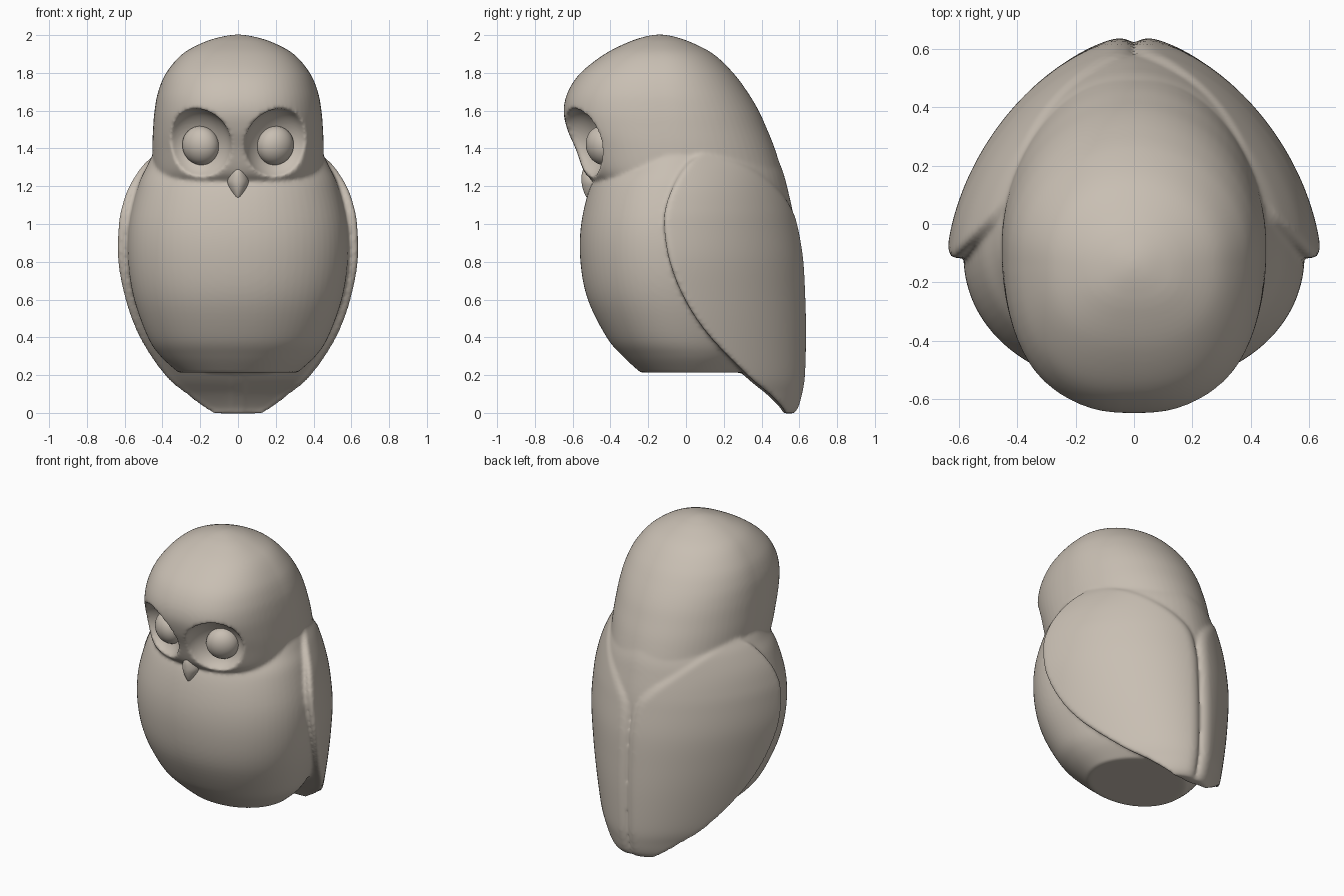
import bpy, bmesh, math
from mathutils import Vector

if "Cube" in bpy.data.objects:
    bpy.data.objects.remove(bpy.data.objects["Cube"])

clay = bpy.data.materials.new("warm_grey_clay")
clay.diffuse_color = (0.58, 0.52, 0.45, 1)
clay.use_nodes = True
clay.node_tree.nodes["Principled BSDF"].inputs["Base Color"].default_value = clay.diffuse_color


def smooth_rows(rows, sub=6):
    """Catmull-Rom curve through the rows of a section table."""
    vs = [Vector(r) for r in rows]
    out = []
    for i in range(len(vs) - 1):
        a, b, c, d = vs[max(i - 1, 0)], vs[i], vs[i + 1], vs[min(i + 2, len(vs) - 1)]
        for k in range(sub):
            t = k / sub
            out.append(0.5 * (2 * b + (c - a) * t + (2 * a - 5 * b + 4 * c - d) * t ** 2
                              + (3 * b - a - 3 * c + d) * t ** 3))
    return out + [vs[-1]]


def skin(name, rings):
    """Closed loft through rings of equal length, capped at both ends."""
    bm = bmesh.new()
    loops = [[bm.verts.new(p) for p in ring] for ring in rings]
    n = len(loops[0])
    for a, b in zip(loops, loops[1:]):
        for i in range(n):
            j = (i + 1) % n
            bm.faces.new((a[i], a[j], b[j], b[i]))
    bm.faces.new(loops[0])
    bm.faces.new(loops[-1])
    bmesh.ops.recalc_face_normals(bm, faces=bm.faces)
    me = bpy.data.meshes.new(name)
    bm.to_mesh(me)
    bm.free()
    ob = bpy.data.objects.new(name, me)
    bpy.context.collection.objects.link(ob)
    me.materials.append(clay)
    return ob


def spow(v, e):
    return math.copysign(abs(v) ** e, v)


def egg(name, rows, p_front, p_back, n=72):
    """Loft of egg sections; rows are z, half width, front y, back y, widest y."""
    rings = []
    for z, w, yf, yb, y0 in smooth_rows(rows):
        ring = []
        for i in range(n):
            c, s = math.cos(math.tau * i / n), math.sin(math.tau * i / n)
            e = 2 / (p_back if s > 0 else p_front)
            ring.append((w * spow(c, e), y0 + (yb - y0 if s > 0 else y0 - yf) * spow(s, e), z))
        rings.append(ring)
    return skin(name, rings)


def ball(name, loc, scale, rot):
    bpy.ops.mesh.primitive_uv_sphere_add(segments=40, ring_count=24, location=loc, rotation=rot)
    ob = bpy.context.object
    ob.name = name
    ob.scale = scale
    ob.data.materials.append(clay)
    return ob


def apply_all(ob):
    bpy.ops.object.select_all(action='DESELECT')
    ob.select_set(True)
    bpy.context.view_layer.objects.active = ob
    for m in list(ob.modifiers):
        bpy.ops.object.modifier_apply(modifier=m.name)


def finish(ob, angle=60):
    apply_all(ob)
    bpy.ops.object.shade_smooth_by_angle(angle=math.radians(angle))


# Body with a flat base
body = egg("body", [
    (0.213, .315, -.24, .32, .03), (0.30, .41, -.335, .42, 0), (0.40, .477, -.42, .48, -.04),
    (0.60, .55, -.52, .54, -.08), (0.80, .582, -.559, .57, -.10), (1.00, .577, -.555, .575, -.10),
    (1.20, .53, -.505, .535, -.08), (1.30, .485, -.43, .505, -.06), (1.38, .44, -.35, .465, -.05),
    (1.46, .36, -.25, .40, 0)], 2.1, 1.85)

# Head
head = egg("head", [
    (1.10, .38, -.38, .50, 0), (1.20, .43, -.46, .525, -.02), (1.27, .447, -.535, .51, -.05),
    (1.40, .453, -.585, .47, -.07), (1.50, .450, -.628, .43, -.08), (1.60, .442, -.648, .385, -.09),
    (1.70, .423, -.625, .325, -.10), (1.80, .38, -.558, .25, -.11), (1.90, .295, -.43, .145, -.12),
    (1.965, .175, -.30, .02, -.14), (1.995, .07, -.205, -.075, -.14), (2.003, .008, -.15, -.13, -.14)],
    2.45, 2.0)

# Eye sockets facing outward and a little down, with shallow domed eyeballs
for side, label in ((-1, "left"), (1, "right")):
    rot = Vector((side * .5, -.85, -.25)).to_track_quat('-Y', 'Z').to_euler()
    cut = ball("socket_cutter", (side * .208, -.56, 1.425), (.185, .13, .188), rot)
    mod = head.modifiers.new("socket", 'BOOLEAN')
    mod.operation, mod.object, mod.solver = 'DIFFERENCE', cut, 'EXACT'
    apply_all(head)
    bpy.data.objects.remove(cut)
    finish(ball("eye_" + label, (side * .197, -.44, 1.415), (.102, .085, .104), rot))

# Beak
beak = egg("beak", [
    (1.128, .006, -.515, -.49, -.50), (1.15, .024, -.532, -.46, -.49), (1.19, .048, -.547, -.42, -.48),
    (1.23, .058, -.553, -.40, -.48), (1.28, .045, -.548, -.40, -.47), (1.33, .02, -.52, -.40, -.46)],
    1.9, 2.0, 32)
finish(beak)

# Folded wings: rows are z, half width, leading edge y, back y, trailing edge x
P, Y0, N = 1.75, -.14, 60
rings = []
for z, w, yf, yb, xb in smooth_rows([
        (-.003, .46, .515, .58, 0), (.03, .47, .495, .605, 0), (.10, .495, .425, .625, 0),
        (.20, .535, .305, .64, 0), (.42, .585, .09, .645, 0), (.62, .62, -.04, .64, 0),
        (.82, .642, -.115, .628, 0), (1.0, .634, -.14, .60, .02), (1.10, .617, -.128, .58, .09),
        (1.20, .587, -.09, .555, .20), (1.30, .537, -.03, .53, .32), (1.36, .495, .035, .50, .39),
        (1.395, .465, .10, .49, .415)]):
    depth = yb - Y0
    f0 = math.asin(min(1, max(0, (yf - Y0) / depth) ** (P / 2)))
    f1 = max(f0 + .02, math.acos(min(1, max(0, xb / w) ** (P / 2))))
    pts = []
    for i in range(N + 1):
        t = i / N
        t = .5 * t + .5 * t * t * (3 - 2 * t)      # finer steps at both edges
        f = f0 + (f1 - f0) * t
        pts.append(Vector((w * max(0, math.cos(f)) ** (2 / P),
                           Y0 + depth * max(0, math.sin(f)) ** (2 / P), z)))
    arc = [0]
    for a, b in zip(pts, pts[1:]):
        arc.append(arc[-1] + (b - a).length)
    mid = Vector((0, (yf + yb) / 2, z))
    ring = [Vector((-.03, yf, z))]
    for q, s in zip(pts, arc):
        # round both edges inward
        pull = 0
        for e, amount in ((s / .05, .06), ((arc[-1] - s) / .08, .04)):
            if e < 1:
                pull += amount * (1 - math.sqrt(1 - (1 - e) ** 2))
        to_mid = mid - q
        ring.append(q + to_mid.normalized() * min(pull, .4 * to_mid.length))
    ring.append(Vector((-.03, pts[-1].y - .05, z)))
    rings.append(ring)
wings = skin("wings", rings)
mirror = wings.modifiers.new("other_side", 'MIRROR')
mirror.use_mirror_merge = False
apply_all(wings)

# Fuse body, head and wings into one softened clay surface
bpy.ops.object.select_all(action='DESELECT')
for ob in (head, wings, body):
    ob.select_set(True)
bpy.context.view_layer.objects.active = body
bpy.ops.object.join()
rm = body.modifiers.new("clay_surface", 'REMESH')
rm.mode, rm.voxel_size = 'VOXEL', .011
sm = body.modifiers.new("soft_edges", 'SMOOTH')
sm.factor, sm.iterations = .5, 8
finish(body, 80)
